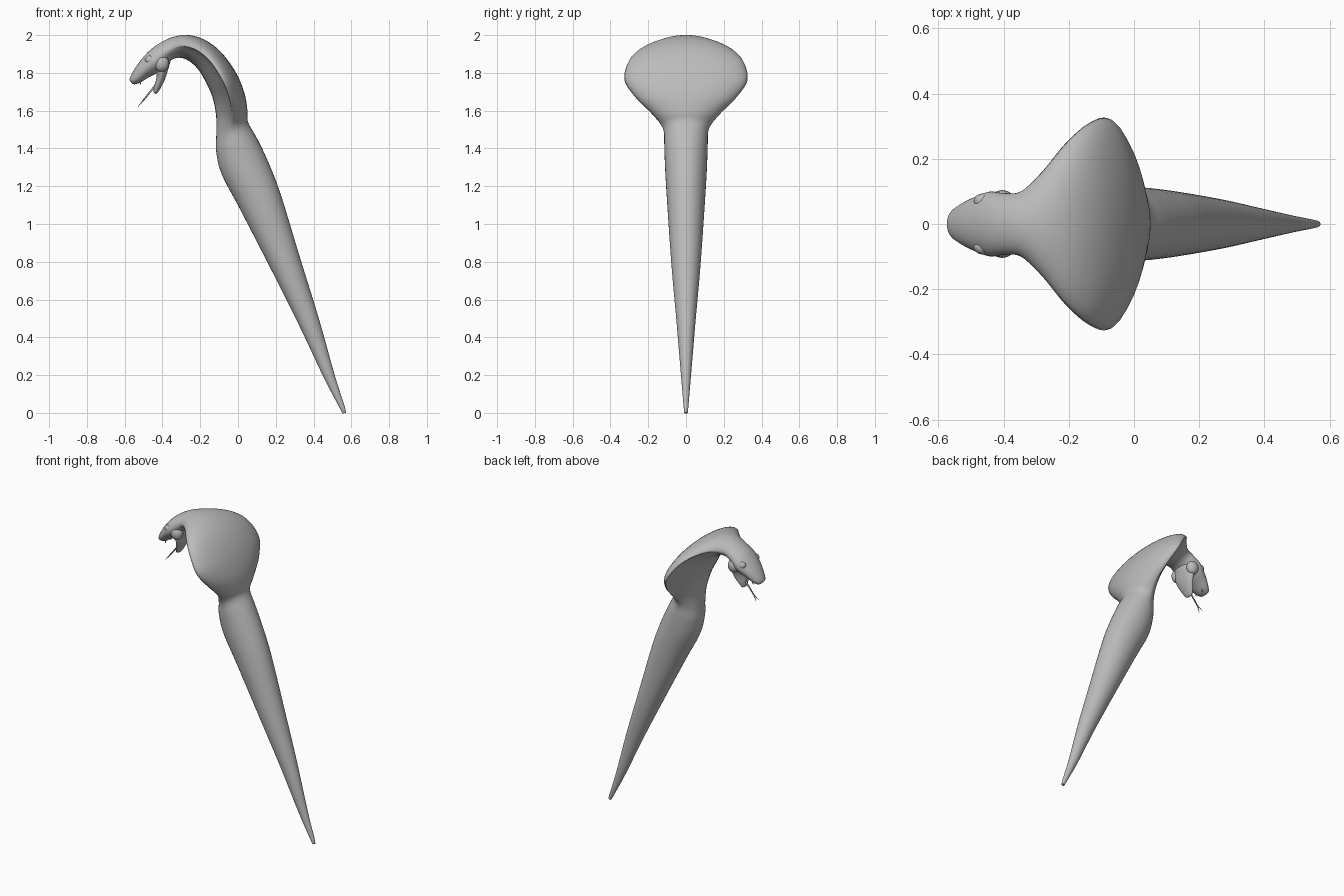
import bpy, bmesh, math
from mathutils import Vector

grey = bpy.data.materials.new("stone grey")
grey.diffuse_color = (0.5, 0.5, 0.5, 1)


def spline(rows, steps):
    """Catmull-Rom interpolation of rows of numbers."""
    p = [Vector(r) for r in rows]
    p = [2 * p[0] - p[1]] + p + [2 * p[-1] - p[-2]]
    out = []
    for i in range(1, len(p) - 2):
        a, b, c, d = p[i - 1:i + 3]
        for s in range(steps):
            t = s / steps
            out.append(0.5 * (2 * b + (c - a) * t + (2 * a - 5 * b + 4 * c - d) * t * t
                              + (3 * b - a - 3 * c + d) * t ** 3))
    return out + [p[-2]]


def finish(name, bm):
    bmesh.ops.recalc_face_normals(bm, faces=bm.faces)
    me = bpy.data.meshes.new(name)
    bm.to_mesh(me)
    bm.free()
    me.materials.append(grey)
    for f in me.polygons:
        f.use_smooth = True
    ob = bpy.data.objects.new(name, me)
    bpy.context.collection.objects.link(ob)
    return ob


def loft(name, rows, steps=5, sides=40):
    """Each row: outer x, outer z, inner x, inner z, half width, hood amount."""
    bm = bmesh.new()
    rings = []
    for xo, zo, xi, zi, w, hood in spline(rows, steps):
        mid = Vector(((xo + xi) / 2, 0, (zo + zi) / 2))
        axis = Vector(((xo - xi) / 2, 0, (zo - zi) / 2))
        ring = []
        for k in range(sides):
            a = 2 * math.pi * k / sides
            c = math.cos(a)
            d = c if c > 0 else -abs(c) ** (1 + 2.2 * max(hood, 0))
            ring.append(bm.verts.new(mid + axis * d + Vector((0, w * math.sin(a), 0))))
        rings.append(ring)
    for r, s in zip(rings, rings[1:]):
        for k in range(sides):
            j = (k + 1) % sides
            bm.faces.new((r[k], r[j], s[j], s[k]))
    bm.faces.new(rings[0])
    bm.faces.new(rings[-1])
    return finish(name, bm)


def ball(name, loc, scale):
    bm = bmesh.new()
    bmesh.ops.create_uvsphere(bm, u_segments=16, v_segments=10, radius=1)
    for v in bm.verts:
        v.co = Vector([v.co[i] * scale[i] + loc[i] for i in range(3)])
    return finish(name, bm)


def spike(name, a, b, r1, r2):
    a, b = Vector(a), Vector(b)
    bm = bmesh.new()
    bmesh.ops.create_cone(bm, cap_ends=True, segments=8, radius1=r1, radius2=r2,
                          depth=(b - a).length)
    q = (b - a).to_track_quat('Z', 'Y')
    for v in bm.verts:
        v.co = q @ v.co + (a + b) / 2
    return finish(name, bm)


# Tapered tail, body, flared hood and upper head in one sweep
loft("body_hood_and_head", [
    (0.565, 0.004, 0.553, 0.0, 0.006, 0),
    (0.569, 0.02, 0.546, 0.012, 0.011, 0),
    (0.512, 0.20, 0.455, 0.185, 0.026, 0),
    (0.428, 0.50, 0.325, 0.46, 0.050, 0),
    (0.335, 0.80, 0.185, 0.74, 0.076, 0),
    (0.225, 1.16, 0.015, 1.07, 0.100, 0),
    (0.155, 1.34, -0.085, 1.26, 0.111, 0),
    (0.100, 1.455, -0.115, 1.38, 0.115, 0),
    (0.053, 1.54, -0.115, 1.47, 0.122, 0.2),
    (0.050, 1.60, -0.115, 1.56, 0.178, 0.6),
    (0.035, 1.69, -0.128, 1.645, 0.265, 1),
    (-0.010, 1.80, -0.155, 1.72, 0.325, 1),
    (-0.085, 1.905, -0.205, 1.81, 0.305, 1),
    (-0.170, 1.972, -0.255, 1.86, 0.245, 1),
    (-0.260, 2.000, -0.305, 1.88, 0.160, 0.7),
    (-0.345, 1.990, -0.350, 1.870, 0.100, 0.2),
    (-0.415, 1.957, -0.385, 1.840, 0.095, 0),
    (-0.470, 1.917, -0.420, 1.805, 0.099, 0),
    (-0.522, 1.858, -0.475, 1.775, 0.078, 0),
    (-0.558, 1.803, -0.518, 1.748, 0.056, 0),
    (-0.574, 1.768, -0.545, 1.740, 0.036, 0),
    (-0.568, 1.752, -0.556, 1.741, 0.015, 0),
])

# Hanging lower jaw
loft("lower_jaw", [
    (-0.450, 1.880, -0.350, 1.885, 0.070, 0),
    (-0.436, 1.820, -0.368, 1.825, 0.082, 0),
    (-0.432, 1.775, -0.385, 1.770, 0.066, 0),
    (-0.445, 1.725, -0.412, 1.715, 0.042, 0),
    (-0.447, 1.700, -0.428, 1.692, 0.026, 0),
    (-0.441, 1.691, -0.434, 1.689, 0.010, 0),
], 4, 24)

# Forked tongue
spike("tongue", (-0.42, 0, 1.755), (-0.505, 0, 1.65), 0.006, 0.004)
for side, s in (("left", 1), ("right", -1)):
    spike("tongue_fork_" + side, (-0.503, 0, 1.652), (-0.53, 0.014 * s, 1.62), 0.004, 0.001)
    # Fangs, brow bumps and cheeks
    spike("fang_" + side, (-0.515, 0.03 * s, 1.765), (-0.518, 0.028 * s, 1.735), 0.007, 0.001)
    ball("brow_" + side, (-0.462, 0.070 * s, 1.868), (0.03, 0.024, 0.024))
    ball("cheek_" + side, (-0.405, 0.070 * s, 1.85), (0.04, 0.034, 0.045))
